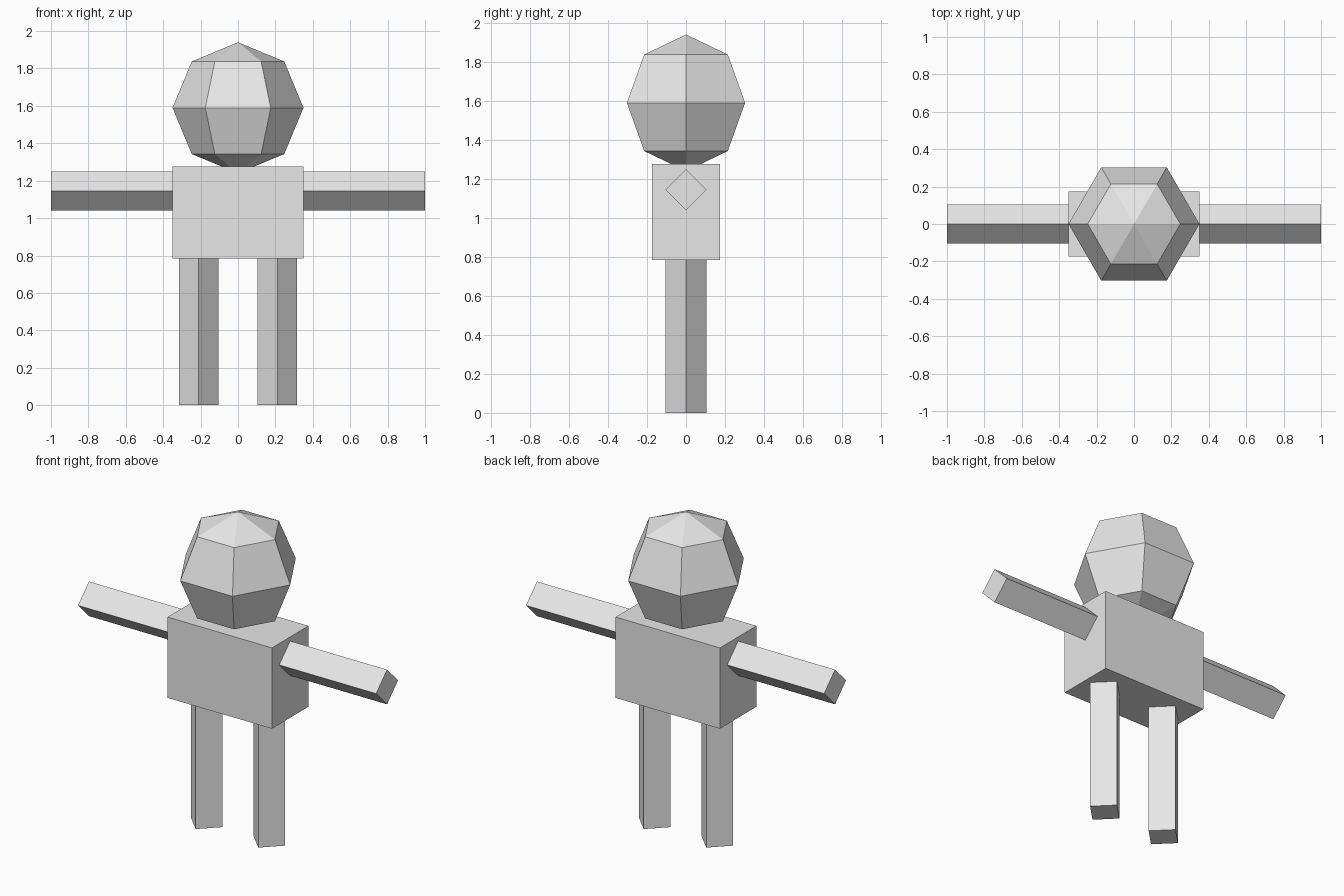
import bpy, math

if "Cube" in bpy.data.objects:
    bpy.data.objects.remove(bpy.data.objects["Cube"])

grey = bpy.data.materials.new("light grey")
grey.diffuse_color = (0.8, 0.8, 0.8, 1)
grey.use_nodes = True
grey.node_tree.nodes["Principled BSDF"].inputs["Base Color"].default_value = grey.diffuse_color


def finish(name):
    ob = bpy.context.object
    ob.name = name
    ob.data.materials.append(grey)
    return ob


def limb(name, centre, length, rotation=(0, 0, 0)):
    """Square bar standing on its edge: a four-sided cylinder."""
    bpy.ops.mesh.primitive_cylinder_add(vertices=4, radius=0.105, depth=length,
                                        location=centre, rotation=rotation)
    return finish(name)


# Torso block
bpy.ops.mesh.primitive_cube_add(size=1, location=(0, 0, 1.03))
torso = finish("torso")
torso.scale = (0.70, 0.35, 0.49)

# Faceted head, six segments round with corners on the x axis
bpy.ops.mesh.primitive_uv_sphere_add(segments=6, ring_count=4, radius=0.35,
                                     location=(0, 0, 1.59),
                                     rotation=(0, 0, math.radians(30)))
head = finish("head")
# Turn so that a corner points along +x whatever the starting corner is
v = max(head.data.vertices, key=lambda p: math.hypot(p.co.x, p.co.y)).co
head.rotation_euler.z = -math.atan2(v.y, v.x)

# Arms and legs
for side, s in (("left", -1), ("right", 1)):
    limb(side + "_arm", (s * 0.675, 0, 1.145), 0.65, (0, math.pi / 2, 0))
    limb(side + "_leg", (s * 0.21, 0, 0.3925), 0.785)
